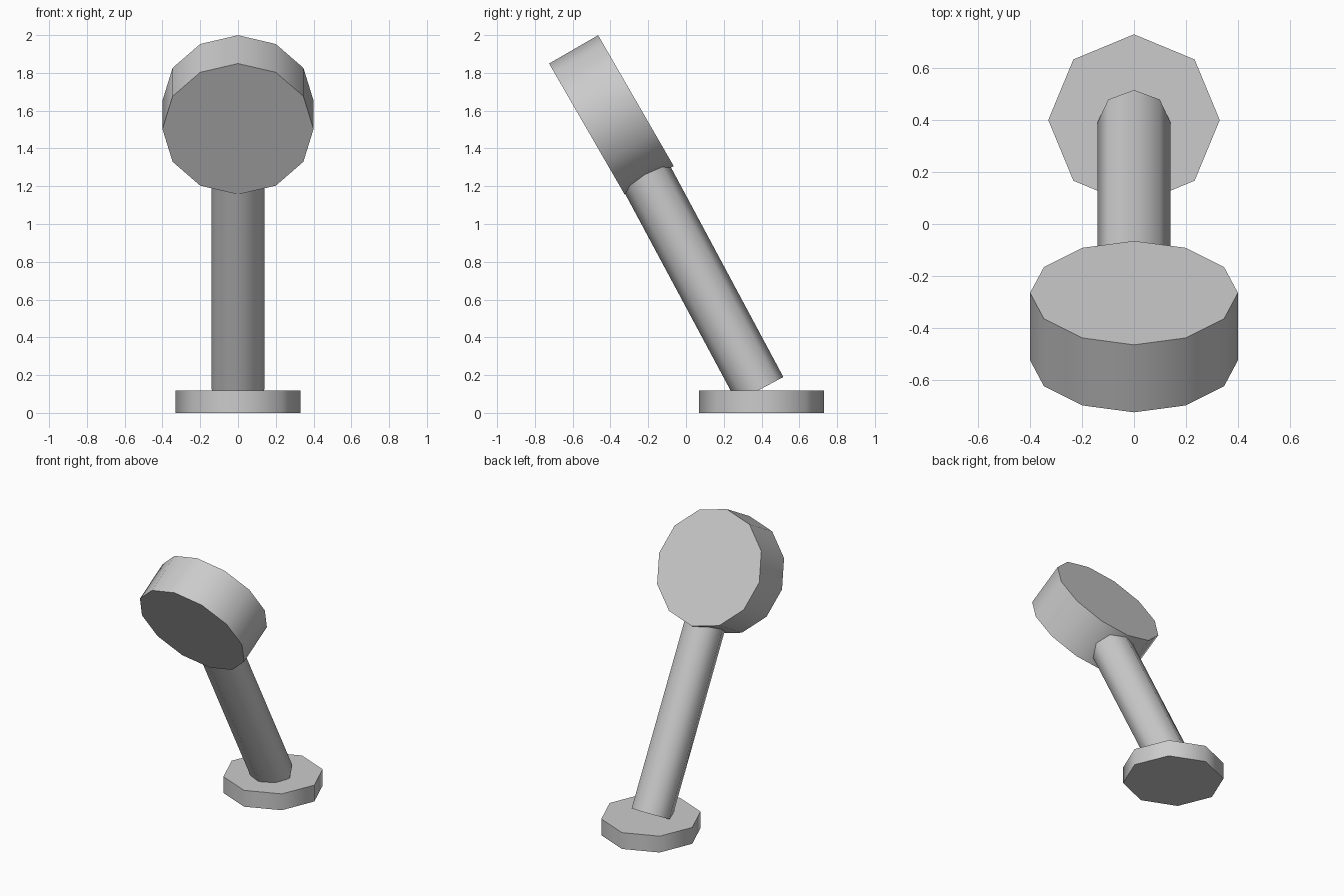
import bpy
import math
from mathutils import Vector

if "Cube" in bpy.data.objects:
    bpy.data.objects.remove(bpy.data.objects["Cube"])

grey = bpy.data.materials.new("plain_grey")
grey.diffuse_color = (0.6, 0.6, 0.6, 1.0)
grey.use_nodes = True
grey.node_tree.nodes["Principled BSDF"].inputs["Base Color"].default_value = grey.diffuse_color


def cylinder(name, sides, radius, depth, center, tilt=0.0):
    """Low-sided cylinder, tilted about x, with smooth sides and sharp caps."""
    bpy.ops.mesh.primitive_cylinder_add(
        vertices=sides, radius=radius, depth=depth,
        location=center, rotation=(math.radians(tilt), 0, 0))
    obj = bpy.context.object
    obj.name = name
    obj.data.materials.append(grey)
    bpy.ops.object.shade_smooth_by_angle(angle=math.radians(60))
    return obj


# Flat octagonal foot
cylinder("base", 8, 0.33, 0.118, (0, 0.4, 0.059))

# Leaning shaft, sunk into the foot and the head
lean = math.radians(28.2)
length = 1.4
foot = Vector((0, 0.392, 0.124))
axis = Vector((0, -math.sin(lean), math.cos(lean)))
cylinder("shaft", 8, 0.14, length, foot + axis * length / 2, 28.2)

# Twelve-sided disc head, facing forward and down
cylinder("head", 12, 0.4, 0.3, (0, -0.395, 1.578), -60)
